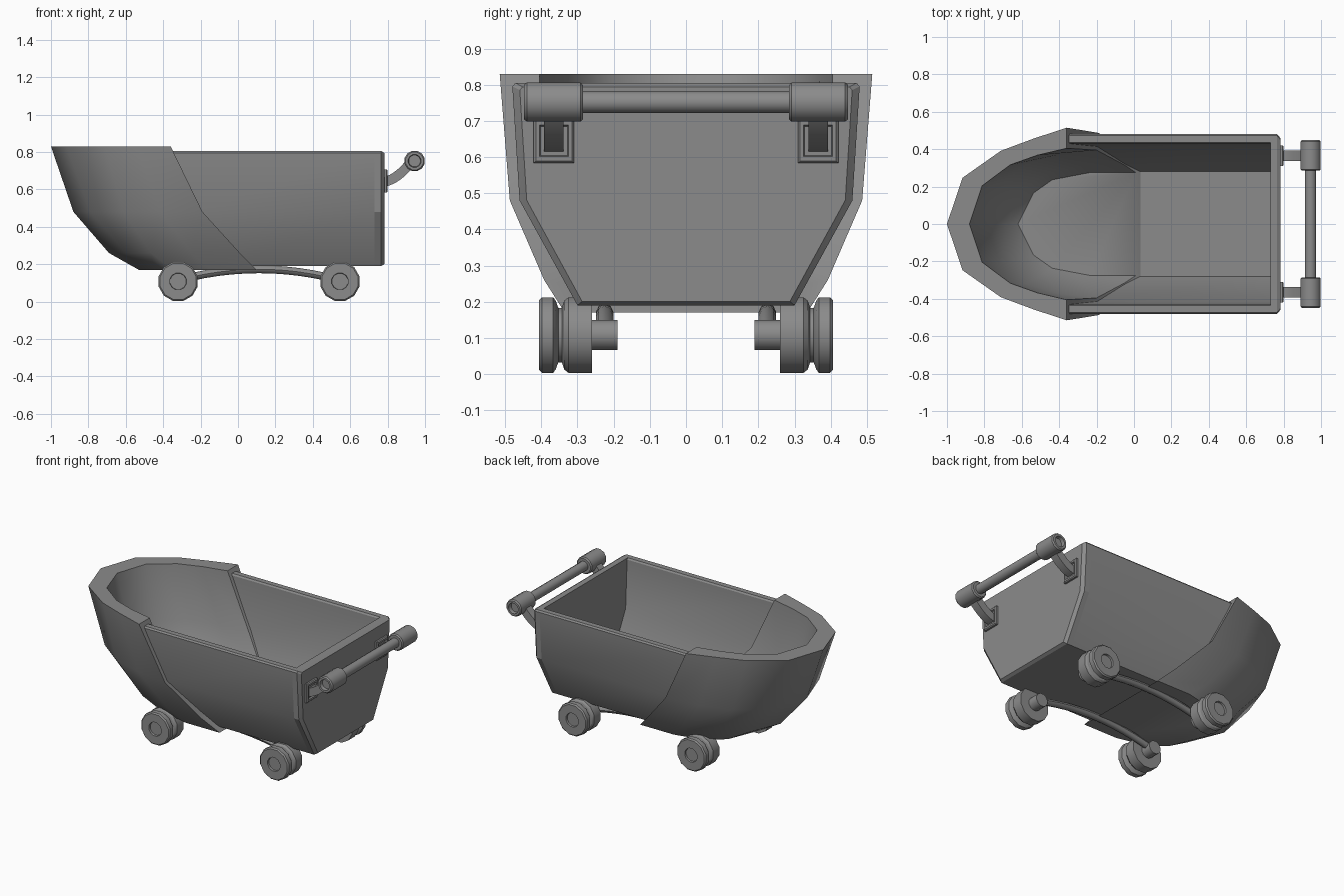
import bpy, bmesh, math
from mathutils import Vector

cube = bpy.data.objects.get("Cube")
if cube:
    bpy.data.objects.remove(cube, do_unlink=True)

grey = bpy.data.materials.new("plain grey")
grey.use_nodes = True
colour = (0.26, 0.26, 0.26, 1)
grey.diffuse_color = colour
grey.node_tree.nodes["Principled BSDF"].inputs["Base Color"].default_value = colour


def finish(name, bm, angle=32):
    bmesh.ops.recalc_face_normals(bm, faces=bm.faces)
    mesh = bpy.data.meshes.new(name)
    bm.to_mesh(mesh)
    bm.free()
    mesh.materials.append(grey)
    obj = bpy.data.objects.new(name, mesh)
    bpy.context.collection.objects.link(obj)
    bpy.ops.object.select_all(action='DESELECT')
    obj.select_set(True)
    bpy.context.view_layer.objects.active = obj
    bpy.ops.object.shade_smooth_by_angle(angle=math.radians(angle))
    return obj


def bridge(bm, a, b, closed=True):
    n = len(a)
    for i in range(n if closed else n - 1):
        j = (i + 1) % n
        bm.faces.new((a[i], a[j], b[j], b[i]))


def loft(name, rings, angle=32):
    """Closed solid through a row of equal rings."""
    bm = bmesh.new()
    rows = [[bm.verts.new(p) for p in ring] for ring in rings]
    for a, b in zip(rows, rows[1:]):
        bridge(bm, a, b)
    bm.faces.new(rows[0])
    bm.faces.new(rows[-1])
    return finish(name, bm, angle)


def lathe(name, profile, x, z, sides=12):
    """Turned part about an axis along y; profile holds (y, radius)."""
    turns = [2 * math.pi * (i + 0.5) / sides for i in range(sides)]
    return loft(name, [[(x + r * math.cos(t), y, z + r * math.sin(t)) for t in turns]
                       for y, r in profile])


def mirrored(half):
    return half + [(-y, z) for y, z in reversed(half)]


# Body tub: a U section, cut on a slant where it meets the bow
outer = [(0.472, 0.805), (0.48, 0.795), (0.46, 0.48), (0.30, 0.19)]
inner = [(0.437, 0.805), (0.43, 0.795), (0.415, 0.48), (0.28, 0.22)]
section = mirrored(outer) + list(reversed(mirrored(inner)))
bm = bmesh.new()
front = [bm.verts.new((-0.05 - 0.62 * (z - 0.19), y, z)) for y, z in section]
back = [bm.verts.new((0.73, y, z)) for y, z in section]
bridge(bm, front, back)
k = len(section)
for row in (front, back):
    for i in range(k // 2 - 1):
        bm.faces.new((row[i], row[i + 1], row[k - 2 - i], row[k - 1 - i]))
finish("body_tub", bm)

# End wall with a chamfered rim
wall = mirrored(outer)
small = [(y * 0.957, 0.5 + (z - 0.5) * 0.965) for y, z in wall]
loft("end_wall", [[(0.73, y, z) for y, z in wall],
                  [(0.765, y, z) for y, z in wall],
                  [(0.783, y, z) for y, z in small]], 20)

# Bow shell: plan outlines blend from pointed at the rim to blunt at the floor
pointed = [(0, 0), (0.13, 0.48), (0.45, 0.76), (0.72, 0.885), (1, 1)]
blunt = [(0, 0), (0.13, 0.6), (0.29, 0.86), (0.61, 1), (1, 1)]


def outline(z, nose, end, width, blend):
    half = []
    for p, b in zip(pointed, blunt):
        f, w = Vector(p).lerp(Vector(b), blend)
        half.append((nose + (end - nose) * f, width * w, z))
    return [(x, -y, zz) for x, y, zz in reversed(half[1:])] + half


# each level: height, nose x, end x, half width, bluntness
outside = [(0.83, -1.0, -0.36, 0.515, 0), (0.48, -0.88, -0.19, 0.487, 0.4),
           (0.26, -0.69, 0.01, 0.392, 0.8), (0.17, -0.53, 0.10, 0.335, 1)]
inside = [(0.83, -0.88, -0.36, 0.405, 0.2), (0.48, -0.79, -0.20, 0.395, 0.5),
          (0.30, -0.68, -0.05, 0.315, 0.8), (0.24, -0.62, 0.01, 0.275, 1)]
bm = bmesh.new()
out_rows, in_rows = [[[bm.verts.new(p) for p in outline(*lv)] for lv in levels]
                     for levels in (outside, inside)]
for rows in (out_rows, in_rows):
    for a, b in zip(rows, rows[1:]):
        bridge(bm, a, b, False)
    bm.faces.new(rows[-1])
bridge(bm, out_rows[0], in_rows[0], False)
for e in (0, -1):
    bridge(bm, [r[e] for r in out_rows], [r[e] for r in in_rows], False)
o, n = out_rows[-1], in_rows[-1]
bm.faces.new((o[0], o[-1], n[-1], n[0]))
finish("bow_shell", bm, 38)

# Wheels with a groove, a hub cap recess and an inner axle stub
wheel = [(0.19, 0.043), (0.26, 0.043), (0.26, 0.108), (0.325, 0.108), (0.337, 0.098),
         (0.343, 0.078), (0.353, 0.078), (0.36, 0.098), (0.367, 0.108), (0.398, 0.108),
         (0.406, 0.1), (0.406, 0.046), (0.394, 0.044)]
for side, s in (("front", -1), ("back", 1)):
    for end, x in (("right", -0.32), ("left", 0.545)):
        lathe(f"{side}_{end}_wheel", [(s * y, r) for y, r in wheel], x, 0.108)

    # Arched bar joining the two wheels on this side
    rings = []
    for i in range(13):
        u = i / 6 - 1
        x, z = 0.1125 + 0.43 * u, 0.173 - 0.058 * u * u
        rings.append([(x, s * 0.225 + 0.024 * math.cos(a), z + 0.021 * math.sin(a))
                      for a in (math.pi * j / 4 for j in range(8))])
    loft(f"{side}_axle_bar", rings, 50)

    # Handle mounting plate with a sunk centre
    def plate(x, hy, hz):
        return [(x, s * 0.365 + a * hy, 0.645 + b * hz)
                for a, b in ((-1, -1), (1, -1), (1, 1), (-1, 1))]
    loft(f"{side}_handle_plate", [plate(0.77, 0.056, 0.062), plate(0.794, 0.056, 0.062),
                                  plate(0.80, 0.05, 0.056), plate(0.80, 0.04, 0.044),
                                  plate(0.79, 0.037, 0.04)])

    # Curved handle arm with a square section
    rings = []
    for i in range(7):
        t = i / 6
        centre = Vector((0.78 + 0.14 * t, 0.64 + 0.025 * t + 0.075 * t * t))
        along = Vector((0.14, 0.025 + 0.15 * t)).normalized()
        across = Vector((-along.y, along.x)) * 0.026
        rings.append([(centre.x + b * across.x, s * 0.365 + a * 0.027, centre.y + b * across.y)
                      for a, b in ((-1, -1), (1, -1), (1, 1), (-1, 1))])
    loft(f"{side}_handle_arm", rings)

    # Grip with a hollow end
    grip = [(0.285, 0.03), (0.285, 0.049), (0.292, 0.056), (0.44, 0.056),
            (0.448, 0.049), (0.448, 0.035), (0.425, 0.032)]
    lathe(f"{side}_grip", [(s * y, r) for y, r in grip], 0.944, 0.752)

# Handle bar between the grips
lathe("handle_bar", [(-0.30, 0.031), (0.30, 0.031)], 0.944, 0.752)
